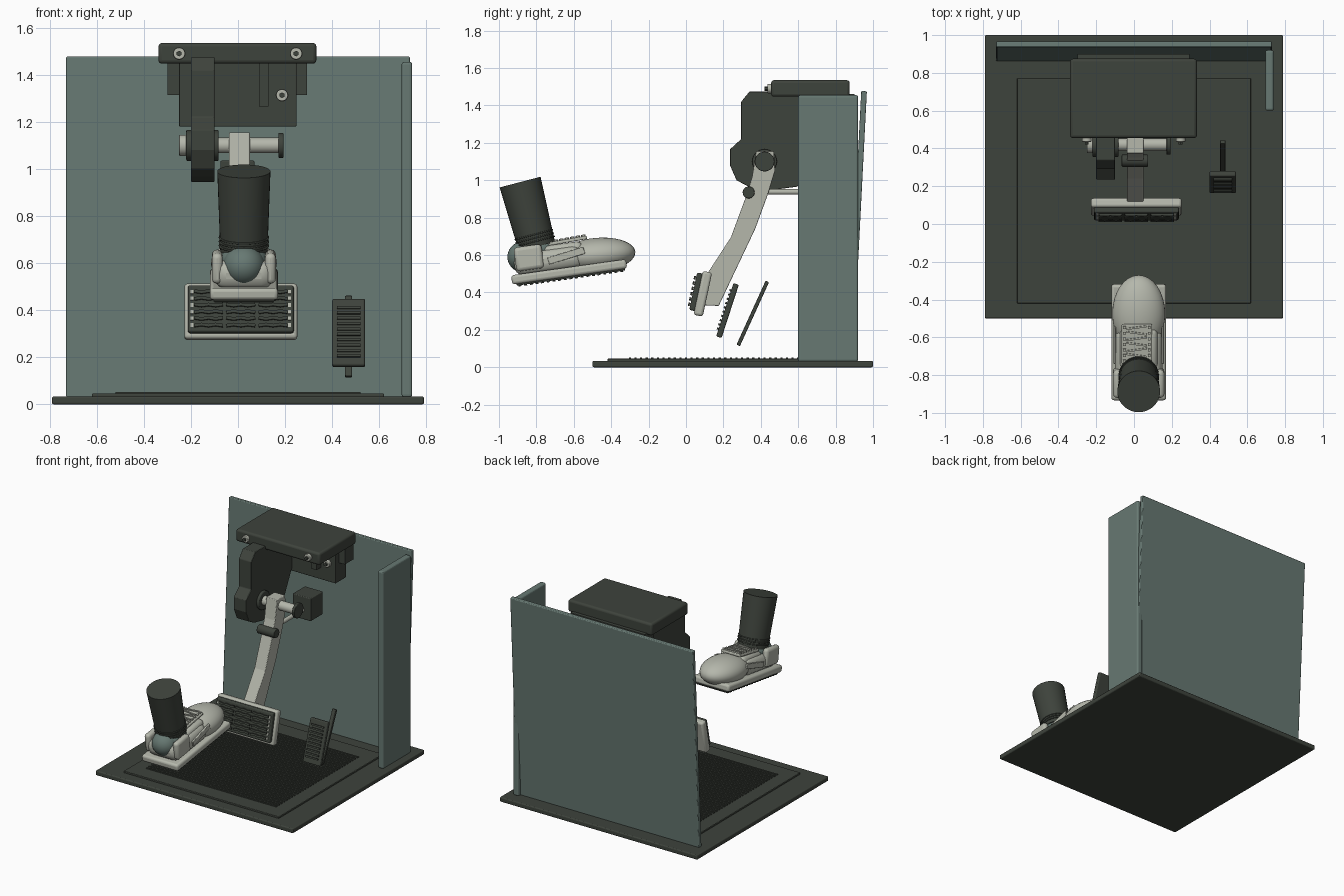
import bpy, bmesh
from math import radians, pi
from mathutils import Vector, Matrix

if "Cube" in bpy.data.objects:
    bpy.data.objects.remove(bpy.data.objects["Cube"], do_unlink=True)


def material(name, r, g, b):
    m = bpy.data.materials.new(name)
    m.use_nodes = True
    m.diffuse_color = (r, g, b, 1)
    m.node_tree.nodes["Principled BSDF"].inputs["Base Color"].default_value = (r, g, b, 1)
    return m


LIGHT = material("pale grey", .46, .475, .41)
TEAL = material("grey teal", .135, .19, .17)
DARK = material("dark charcoal", .048, .056, .045)


def finish(bm, name, mat, matrix=Matrix(), bevel=0, smooth=False):
    bmesh.ops.recalc_face_normals(bm, faces=bm.faces)
    me = bpy.data.meshes.new(name)
    bm.to_mesh(me)
    bm.free()
    me.materials.append(mat)
    ob = bpy.data.objects.new(name, me)
    bpy.context.collection.objects.link(ob)
    ob.matrix_world = matrix
    if bevel:
        mod = ob.modifiers.new("rounding", 'BEVEL')
        mod.width, mod.segments = bevel, 3
    if smooth:
        bpy.ops.object.select_all(action='DESELECT')
        ob.select_set(True)
        bpy.context.view_layer.objects.active = ob
        bpy.ops.object.shade_smooth_by_angle(angle=radians(40))
    return ob


def frame(centre, tilt=0):
    """Local frame at a point, pitched about the x axis."""
    return Matrix.Translation(centre) @ Matrix.Rotation(radians(tilt), 4, 'X')


def add_box(bm, centre, size, rot=Matrix()):
    m = Matrix.Translation(centre) @ rot @ Matrix.Diagonal((*size, 1))
    bmesh.ops.create_cube(bm, size=1, matrix=m)


def box(name, mat, centre, size, bevel=0, matrix=Matrix()):
    bm = bmesh.new()
    add_box(bm, centre, size)
    return finish(bm, name, mat, matrix, bevel, bevel > .012)


def span(name, mat, x, y, z, bevel=0):
    """Box given by its limits on each axis."""
    lim = (x, y, z)
    return box(name, mat, [(a + b) / 2 for a, b in lim], [b - a for a, b in lim], bevel)


def rod(name, mat, start, end, r1, r2=None, sides=28, bevel=0):
    a, b = Vector(start), Vector(end)
    m = Matrix.Translation((a + b) / 2) @ (b - a).to_track_quat('Z', 'Y').to_matrix().to_4x4()
    bm = bmesh.new()
    bmesh.ops.create_cone(bm, cap_ends=True, segments=sides, radius1=r1, radius2=r2 or r1,
                          depth=(b - a).length)
    return finish(bm, name, mat, m, bevel, True)


def extrude(name, mat, profile, x0, x1, bevel=0):
    """Side profile in y, z pulled along x."""
    bm = bmesh.new()
    f = bm.faces.new([bm.verts.new((x0, y, z)) for y, z in profile])
    g = bmesh.ops.extrude_face_region(bm, geom=[f])["geom"]
    bmesh.ops.translate(bm, vec=(x1 - x0, 0, 0), verts=[v for v in g if isinstance(v, bmesh.types.BMVert)])
    return finish(bm, name, mat, bevel=bevel)


def ellipsoid(name, mat, centre, radii, tilt=0):
    bm = bmesh.new()
    bmesh.ops.create_uvsphere(bm, u_segments=32, v_segments=18, radius=1,
                              matrix=Matrix.Diagonal((*radii, 1)))
    return finish(bm, name, mat, frame(centre, tilt), 0, True)


# Floor, ribbed mat and walls
span("floor_plate", DARK, (-.79, .79), (-.5, 1), (0, .034), .008)
span("floor_mat", DARK, (-.62, .62), (-.42, .77), (.03, .046), .004)
bm = bmesh.new()
for i in range(32):
    add_box(bm, (0, -.3 + i * .03, .048), (1.04, .012, .008))
finish(bm, "mat_ribs", DARK)
extrude("back_wall", TEAL, [(.863, .03), (.893, .03), (.967, 1.475), (.937, 1.478)], -.73, .73, .006)
span("side_wall", TEAL, (.695, .74), (.6, .92), (.03, 1.455), .012)

# Overhead mount with bolts
span("mount_top", DARK, (-.338, .333), (.455, .875), (1.447, 1.535), .015)
span("mount_rear_block", DARK, (-.3, .293), (.8, .9), (1.315, 1.46))
span("mount_lower_block", DARK, (-.25, .248), (.76, .88), (1.18, 1.46), .004)
span("mount_rib", DARK, (.09, .13), (.71, .78), (1.265, 1.46))
for x, y, z in ((-.25, .455, 1.49), (.247, .455, 1.49), (.187, .76, 1.313)):
    rod("bolt_washer", LIGHT, (x, y + .01, z), (x, y - .02, z), .025, bevel=.004)
    rod("bolt_socket", DARK, (x, y, z), (x, y - .034, z), .012, sides=6)

# Pivot bracket and axle
extrude("pivot_bracket", DARK, [(.34, 1.475), (.295, 1.42), (.295, 1.22), (.235, 1.165), (.235, 1.08),
                                (.27, 1), (.33, .968), (.44, .945), (.59, .965), (.66, 1), (.76, 1.2),
                                (.76, 1.475)], -.2, -.1, .004)
rod("pivot_axle", LIGHT, (-.25, .42, 1.1), (.18, .42, 1.1), .033)
rod("axle_end", LIGHT, (-.25, .42, 1.1), (-.215, .42, 1.1), .045, bevel=.005)
rod("axle_hub", DARK, (-.22, .42, 1.1), (-.082, .42, 1.1), .066, bevel=.006)
rod("axle_cap", DARK, (.172, .42, 1.1), (.193, .42, 1.1), .053, bevel=.004)

# Pedal arm, pushrod and cylinder
extrude("pedal_arm", LIGHT, [(.375, 1.155), (.47, 1.155), (.476, 1.05), (.438, .925), (.37, .74),
                             (.175, .328), (.09, .332), (.12, .51), (.24, .695), (.316, .9),
                             (.353, 1.016)], -.038, .05, .005)
rod("arm_pin", DARK, (-.065, .335, .935), (.075, .335, .935), .032, bevel=.004)
rod("pushrod", LIGHT, (.005, .335, .938), (.005, .75, .938), .015)
span("pushrod_cylinder", DARK, (-.075, .07), (.73, .87), (.87, 1.035), .006)

# Main pedal with tread
pedal = frame((.012, .09, .393), -12)
box("pedal_plate", LIGHT, (0, 0, 0), (.48, .05, .24), .014, pedal)
box("pedal_pad", DARK, (0, -.036, .003), (.45, .034, .205), .01, pedal)
bm, studs = bmesh.new(), bmesh.new()
for row in range(6):
    z = -.07 + row * .029
    for col in (-1, 0, 1):
        for k in range(4):
            turn = Matrix.Rotation(radians(9 if (k + row) % 2 else -9), 4, 'Y')
            add_box(bm, (col * .137 + (k - 1.5) * .03, -.057, z), (.033, .016, .013), turn)
    for x in (-.207, .207):
        add_box(studs, (x, -.055, z), (.012, .008, .016))
finish(bm, "pedal_tread", DARK, pedal)
finish(studs, "pedal_studs", LIGHT, pedal)

# Accelerator pad and its stalk
throttle = frame((.47, .222, .303), -18)
box("accelerator_pad", DARK, (0, 0, 0), (.14, .03, .3), .008, throttle)
bm = bmesh.new()
for i in range(10):
    add_box(bm, (0, -.018, -.108 + i * .024), (.1, .012, .011))
finish(bm, "accelerator_ribs", DARK, throttle)
box("accelerator_stalk", DARK, (.47, .357, .288), (.03, .02, .375), .004,
    frame((0, .357, .288), -24.5) @ Matrix.Translation((0, -.357, -.288)))

# Shoe sole
CX = .025
shoe = frame((CX, -.625, .51), 8)
box("shoe_sole", LIGHT, (0, 0, 0), (.29, .62, .05), .015, shoe)
box("sole_rubber", DARK, (0, .005, -.027), (.26, .585, .014), .004, shoe)
bm = bmesh.new()
for i in range(19):
    add_box(bm, (0, -.27 + i * .0305, -.035), (.25, .016, .01))
finish(bm, "sole_tread", DARK, shoe)

# Shoe upper
ellipsoid("shoe_toe", LIGHT, (CX, -.475, .6), (.14, .205, .092), 5)
ellipsoid("shoe_heel", TEAL, (CX, -.865, .59), (.088, .09, .085))
box("shoe_quarters", LIGHT, (0, -.1, .075), (.25, .37, .125), .05, shoe)
box("shoe_instep", LIGHT, (0, -.02, .12), (.2, .22, .07), .03, shoe)
ellipsoid("shoe_collar", TEAL, (CX, -.805, .62), (.105, .115, .07), 10)
for side, word in ((-1, "right"), (1, "left")):
    box(word + "_shoe_strap", LIGHT, (side * .127, 0, 0), (.014, .2, .038), .004,
        frame((CX, -.64, .597), 17))
    box(word + "_heel_panel", LIGHT, (side * .113, 0, 0), (.045, .15, .13), .02,
        frame((CX, -.84, .585), 8))

# Tongue and laces
tongue = frame((CX, -.635, .676), 10)
box("shoe_tongue", LIGHT, (-.01, 0, 0), (.16, .215, .018), .006, tongue)
bm = bmesh.new()
for i in range(7):
    y = -.09 + i * .03
    add_box(bm, (-.01, y, .012), (.11, .009, .01), Matrix.Rotation(radians(8 * (-1) ** i), 4, 'Z'))
    for x in (-.075, .055):
        add_box(bm, (x, y, .012), (.014, .014, .012))
finish(bm, "shoe_laces", LIGHT, tongue)

# Trouser leg with gathered cuff
low, high = Vector((CX, -.797, .645)), Vector((CX, -.887, .99))
rod("trouser_leg", DARK, low, high, .1, .113, 36)
axis = (high - low).normalized()
for i in range(3):
    c = low + axis * (.03 + i * .018)
    rod("cuff_ring", DARK, c - axis * .004, c + axis * .004, .107, sides=36, bevel=.003)
